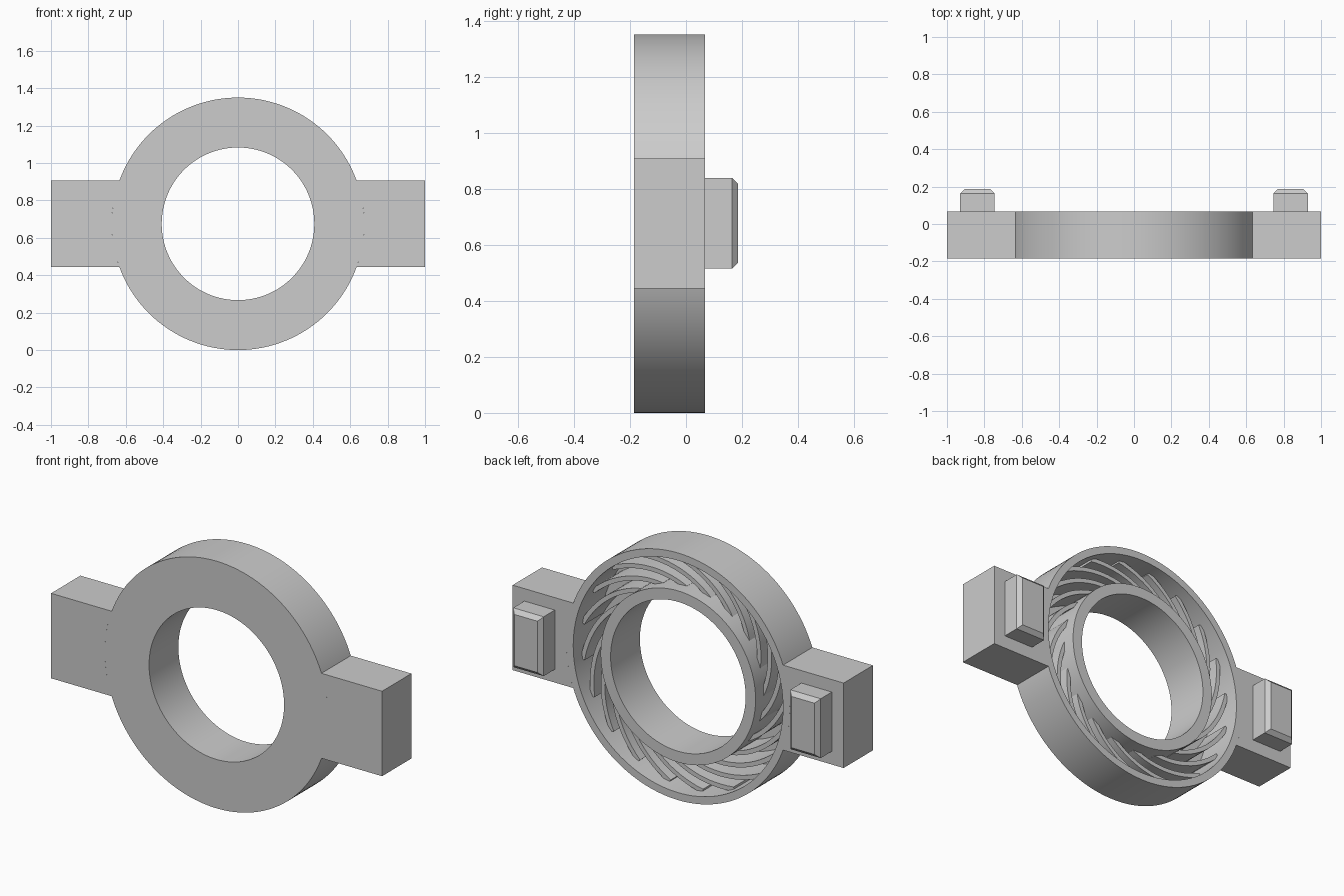
import bpy, bmesh, math
from mathutils import Matrix, Vector

cube = bpy.data.objects.get("Cube")
if cube:
    bpy.data.objects.remove(cube, do_unlink=True)

CZ = 0.675                    # height of the ring axis
FRONT, BACK = -0.185, 0.068
R_OUT, R_HOLE = 0.675, 0.408
R_CH_IN, R_CH_OUT = 0.468, 0.634   # channel radii
FLOOR = -0.165                # channel floor depth

grey = bpy.data.materials.new("plain grey")
GREY = (0.604, 0.604, 0.604, 1)
grey.diffuse_color = GREY
grey.use_nodes = True
grey.node_tree.nodes["Principled BSDF"].inputs["Base Color"].default_value = GREY


def finish(name, bm, smooth=True):
    bmesh.ops.recalc_face_normals(bm, faces=bm.faces)
    mesh = bpy.data.meshes.new(name)
    bm.to_mesh(mesh)
    bm.free()
    mesh.materials.append(grey)
    obj = bpy.data.objects.new(name, mesh)
    bpy.context.collection.objects.link(obj)
    if smooth:
        bpy.ops.object.select_all(action="DESELECT")
        obj.select_set(True)
        bpy.context.view_layer.objects.active = obj
        bpy.ops.object.shade_smooth_by_angle(angle=math.radians(30))
    return obj


def prism(bm, outline, y0, y1):
    """Extrude an (x, z) outline, given about the ring axis, from y0 to y1."""
    face = bm.faces.new([bm.verts.new((x, y0, z + CZ)) for x, z in outline])
    ext = bmesh.ops.extrude_face_region(bm, geom=[face])
    verts = [g for g in ext["geom"] if isinstance(g, bmesh.types.BMVert)]
    bmesh.ops.translate(bm, verts=verts, vec=(0, y1 - y0, 0))


def polar(r, a):
    return r * math.cos(a), r * math.sin(a)


# Ring housing: channel section spun around the y axis
bm = bmesh.new()
section = [(R_HOLE, FRONT), (R_OUT, FRONT), (R_OUT, BACK), (R_CH_OUT, BACK),
           (R_CH_OUT, FLOOR), (R_CH_IN, FLOOR), (R_CH_IN, BACK), (R_HOLE, BACK)]
verts = [bm.verts.new((r, y, CZ)) for r, y in section]
edges = [bm.edges.new((verts[i], verts[(i + 1) % len(verts)])) for i in range(len(verts))]
bmesh.ops.spin(bm, geom=verts + edges, cent=(0, 0, CZ), axis=(0, 1, 0),
               angle=math.tau, steps=128, use_merge=False)
bmesh.ops.remove_doubles(bm, verts=bm.verts, dist=1e-4)
finish("ring_housing", bm)

# Side arms, hollowed to fit the ring, and chamfered pegs on their backs
ARM_H = 0.232
half = math.asin(ARM_H / R_OUT)
for side, label in ((1, "left"), (-1, "right")):
    bm = bmesh.new()
    arc = [polar(R_OUT, half - 2 * half * i / 16) for i in range(17)]
    outline = [(1.0, -ARM_H), (1.0, ARM_H)] + arc
    prism(bm, [(side * x, z) for x, z in outline], FRONT, BACK)
    finish(label + "_arm", bm)

    bm = bmesh.new()
    size = Matrix.Diagonal((0.184, 0.119, 0.324, 1))
    place = Matrix.Translation((side * 0.837, BACK + 0.0585, CZ + 0.002))
    bmesh.ops.create_cube(bm, size=1, matrix=place @ size)
    tip = [e for e in bm.edges if all(v.co.y > BACK + 0.05 for v in e.verts)]
    bmesh.ops.bevel(bm, geom=tip, offset=0.022, segments=1, affect="EDGES")
    finish(label + "_peg", bm, smooth=False)

# Swept fins spiralling across the channel from the inner to the outer wall
FINS, SWEEP, THICK, STEPS = 20, math.radians(45), 0.024, 14
bm = bmesh.new()
for k in range(FINS):
    start = math.tau * k / FINS
    path = []
    for i in range(STEPS + 1):
        t = i / STEPS
        r = R_CH_IN - 0.01 + (R_CH_OUT - R_CH_IN + 0.01) * t
        path.append(Vector(polar(r, start - SWEEP * t)))
    inner, outer = [], []
    for i, p in enumerate(path):
        d = (path[min(i + 1, STEPS)] - path[max(i - 1, 0)]).normalized()
        n = Vector((-d.y, d.x)) * THICK / 2
        for row, q in ((inner, p - n), (outer, p + n)):
            if q.length > R_CH_OUT + 0.01:      # keep ends inside the wall
                q = q.normalized() * (R_CH_OUT + 0.01)
            row.append(q)
    prism(bm, inner + outer[::-1], FLOOR - 0.005, BACK - 0.07)
finish("channel_fins", bm)
